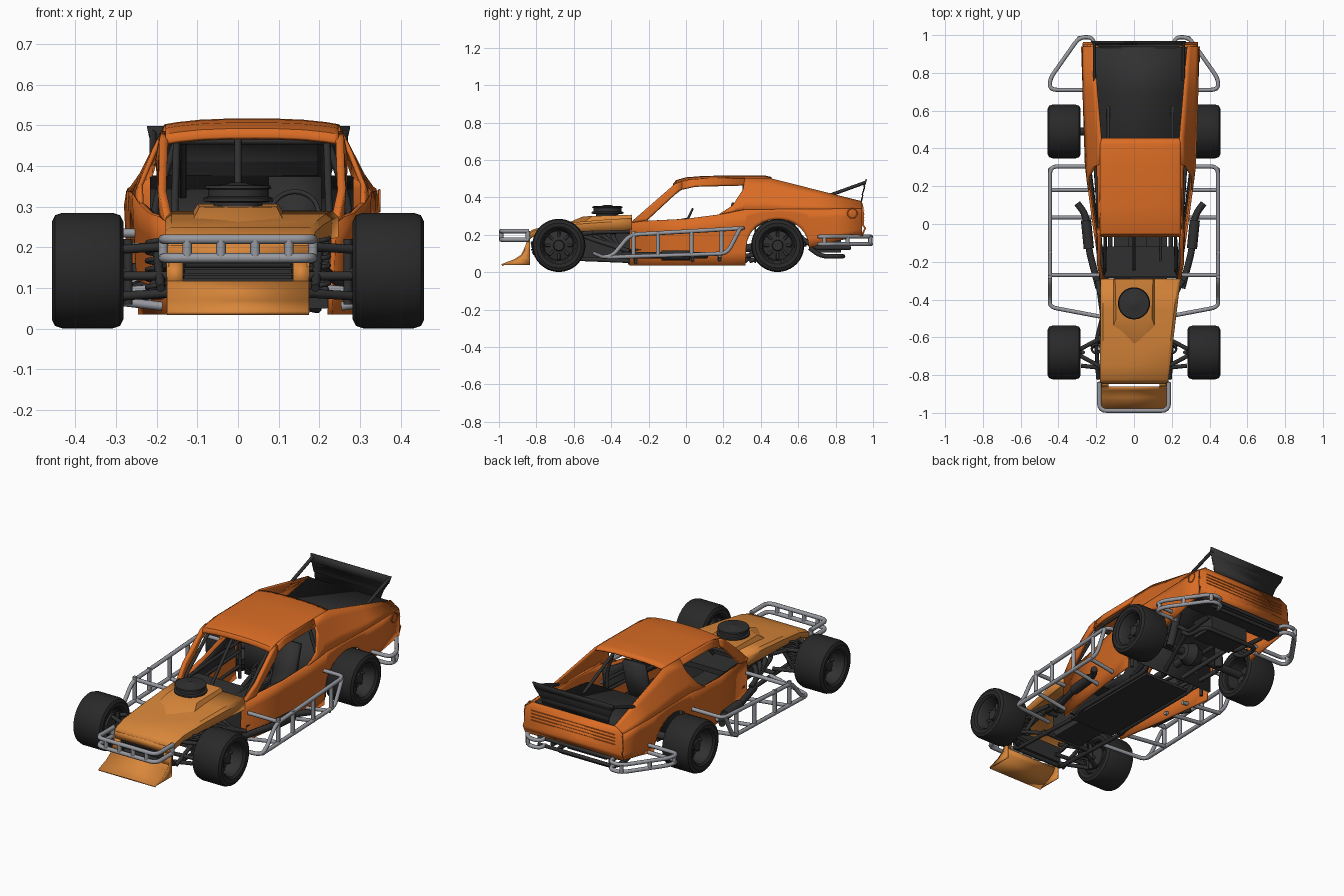
import bpy, bmesh, math
from mathutils import Vector, Matrix

cube = bpy.data.objects.get("Cube")
if cube:
    bpy.data.objects.remove(cube, do_unlink=True)

SHIFT = 0.034          # the cabin sits slightly to the left of the chassis
SIDES = (("right", -1), ("left", 1))


def material(name, *rgb):
    mat = bpy.data.materials.new(name)
    mat.use_nodes = True
    mat.diffuse_color = (*rgb, 1)
    mat.node_tree.nodes["Principled BSDF"].inputs["Base Color"].default_value = (*rgb, 1)
    return mat


orange = material("body orange", 0.7, 0.15, 0.018)
amber = material("nose amber", 0.69, 0.24, 0.042)
black = material("frame black", 0.03, 0.03, 0.03)
rubber = material("tire rubber", 0.022, 0.022, 0.022)
steel = material("bumper steel", 0.31, 0.32, 0.35)


def finish(name, mesh, mat, thick=0, angle=35):
    mesh.materials.clear()
    mesh.materials.append(mat)
    mesh.shade_smooth()
    mesh.set_sharp_from_angle(angle=math.radians(angle))
    obj = bpy.data.objects.new(name, mesh)
    bpy.context.collection.objects.link(obj)
    if thick:
        mod = obj.modifiers.new("Thickness", "SOLIDIFY")
        mod.thickness, mod.offset = thick, 0
    return obj


def from_bmesh(name, bm, mat, thick=0):
    bmesh.ops.recalc_face_normals(bm, faces=bm.faces)
    mesh = bpy.data.meshes.new(name)
    bm.to_mesh(mesh)
    bm.free()
    return finish(name, mesh, mat, thick)


def sheet(name, rows, mat, thick=0.01, cap=False):
    """Skin a grid of points."""
    bm = bmesh.new()
    grid = [[bm.verts.new(p) for p in row] for row in rows]
    for a, b in zip(grid, grid[1:]):
        for i in range(len(a) - 1):
            bm.faces.new((a[i], a[i + 1], b[i + 1], b[i]))
    if cap:
        bm.faces.new(grid[-1])
    return from_bmesh(name, bm, mat, thick)


def across(name, profile, half, mat, centre=SHIFT, thick=0.01):
    """Sheet from a side profile (y, z), stretched across the car."""
    rows = [[(centre - half, y, z), (centre + half, y, z)] for y, z in profile]
    return sheet(name, rows, mat, thick)


def box(name, centre, size, mat):
    bm = bmesh.new()
    bmesh.ops.create_cube(bm, size=1, matrix=Matrix.LocRotScale(Vector(centre), None, Vector(size)))
    return from_bmesh(name, bm, mat)


def lathe(name, profile, centre, axis, mat, steps=40):
    """Spin (along, radius) points around the x or z axis."""
    bm = bmesh.new()
    pts = [bm.verts.new((r, 0, a)) for a, r in profile]
    edges = [bm.edges.new(pair) for pair in zip(pts, pts[1:])]
    bmesh.ops.spin(bm, geom=pts + edges, axis=(0, 0, 1), cent=(0, 0, 0),
                   angle=math.tau, steps=steps)
    bmesh.ops.remove_doubles(bm, verts=bm.verts, dist=0.0005)
    turn = Matrix.Rotation(math.pi / 2, 4, "Y") if axis == "x" else Matrix()
    bm.transform(Matrix.Translation(centre) @ turn)
    return from_bmesh(name, bm, mat)


def rounded(path, radius):
    pts = [Vector(p) for p in path]
    out = [pts[0]]
    for a, b, c in zip(pts, pts[1:], pts[2:]):
        start = b + (a - b).normalized() * min(radius, (a - b).length * 0.45)
        end = b + (c - b).normalized() * min(radius, (c - b).length * 0.45)
        for i in range(5):
            t = i / 4
            out.append(start.lerp(b, t).lerp(b.lerp(end, t), t))
    return out + [pts[-1]]


def tubes(name, paths, radius, mat, bend=0.04):
    curve = bpy.data.curves.new(name, "CURVE")
    curve.dimensions = "3D"
    curve.bevel_depth, curve.bevel_resolution, curve.use_fill_caps = radius, 2, True
    for path in paths:
        pts = rounded(path, bend)
        spline = curve.splines.new("POLY")
        spline.points.add(len(pts) - 1)
        for point, co in zip(spline.points, pts):
            point.co = (*co, 1)
    temp = bpy.data.objects.new(name + " path", curve)
    mesh = bpy.data.meshes.new_from_object(temp)
    bpy.data.objects.remove(temp)
    return finish(name, mesh, mat, angle=60)


def interp(table, v):
    for (a, p), (b, q) in zip(table, table[1:]):
        if v <= b:
            return p + (q - p) * max(0, (v - a) / (b - a))
    return table[-1][1]


# Body width at any height: tucked in below the belt, leaning in above it
def half_width(y, z):
    belt = interp([(-0.3, 0.207), (-0.1, 0.238), (0.3, 0.288), (0.93, 0.31)], y)
    top = interp([(0.45, 0.21), (0.94, 0.25)], y)
    top_z = interp([(0.45, 0.5), (0.94, 0.375)], y)
    if z < 0.335:
        return belt - 0.015 * (0.335 - z) / 0.3
    return belt + (top - belt) * min(1, (z - 0.335) / (top_z - 0.335))


def side_panel(part, columns, mat=orange, thick=0.012, inset=0):
    """Panels on both sides from columns (y, low z, high z)."""
    for side, s in SIDES:
        rows = []
        for y, low, high in columns:
            heights = [low + (high - low) * i / 4 for i in range(5)]
            rows.append([(SHIFT + s * (half_width(y, z) - inset), y, z) for z in heights])
        sheet(f"{side}_{part}", rows, mat, thick)


# Cabin sides
arch = [(0.49 - 0.168 * math.cos(math.pi * i / 12), 0.13 + 0.155 * math.sin(math.pi * i / 12))
        for i in range(13)]
belt_line = [(-0.3, 0.27), (0, 0.285), (0.19, 0.31), (0.31, 0.335), (0.94, 0.34)]
low_edge = [(-0.3, 0.035), (0, 0.035), (0.19, 0.035), (0.318, 0.035)] + arch + [(0.8, 0.165), (0.94, 0.195)]
side_panel("door_and_quarter", [(y, z, interp(belt_line, y)) for y, z in low_edge])
side_panel("windscreen_pillar", [(-0.29, 0.265, 0.27), (-0.21, 0.275, 0.34),
                                 (-0.06, 0.415, 0.47), (-0.02, 0.445, 0.485)], thick=0.02)
side_panel("roof_rail", [(-0.03, 0.44, 0.482), (0.05, 0.458, 0.497), (0.315, 0.465, 0.5)])
side_panel("sail", [(0.18, 0.308, 0.309), (0.25, 0.322, 0.355), (0.305, 0.333, 0.44), (0.315, 0.335, 0.5),
                    (0.45, 0.335, 0.5), (0.7, 0.335, 0.436), (0.94, 0.34, 0.375)])
side_panel("door_lining", [(-0.27, 0.18, 0.262), (0, 0.18, 0.275), (0.3, 0.18, 0.31)], black, 0.008, 0.016)

# Roof with a gentle crown
roof = []
for y, z in [(-0.065, 0.455), (-0.05, 0.474), (0, 0.488), (0.1, 0.496), (0.3, 0.498), (0.42, 0.498), (0.455, 0.49)]:
    roof.append([(SHIFT + u * 0.212, y, z + 0.014 * (1 - abs(u) ** 3))
                 for u in (-1, -0.95, -0.85, -0.6, -0.3, 0, 0.3, 0.6, 0.85, 0.95, 1)])
sheet("roof", roof, orange, 0.01)

# Tail panel following the body section, ribs, filler ring
tail = []
for y, z in [(0.938, 0.37), (0.945, 0.342), (0.947, 0.25), (0.958, 0.235), (0.94, 0.195)]:
    tail.append([(SHIFT + s * half_width(0.94, z), y, z) for s in (-1, 1)])
sheet("tail_panel", tail, orange)
for i in range(4):
    box(f"tail_rib_{i}", (SHIFT, 0.952, 0.275 + i * 0.018), (0.52, 0.003, 0.003), orange)
ring = [(SHIFT + half_width(0.89, 0.315) + 0.006, 0.89 + 0.026 * math.cos(a), 0.315 + 0.026 * math.sin(a))
        for a in [math.tau * i / 24 for i in range(25)]]
tubes("filler_ring", [ring], 0.003, orange, 0.002)

# Hood with side flanges
hood = []
for y, z, drop in [(-0.845, 0.2, 0.03), (-0.82, 0.222, 0.035), (-0.75, 0.244, 0.035),
                   (-0.6, 0.262, 0.045), (-0.45, 0.275, 0.055), (-0.29, 0.285, 0.06)]:
    t = (y + 0.85) / 0.55
    mid, half = SHIFT * t, 0.175 + 0.032 * t
    hood.append([(mid + u * half, y, z - d * drop) for u, d in
                 ((-1, 1), (-1, 0.2), (-0.94, 0), (0.94, 0), (1, 0.2), (1, 1))])
sheet("hood", hood, amber)

# Raised scoop and air cleaner
base = [(-0.13, -0.29), (-0.12, -0.57), (0, -0.665), (0.12, -0.57), (0.13, -0.29)]
crown = [(-0.1, -0.29, 0.307), (-0.095, -0.5, 0.3), (0, -0.55, 0.298), (0.095, -0.5, 0.3), (0.1, -0.29, 0.307)]
sheet("hood_scoop", [[(x, y, 0.25) for x, y in base], crown], amber, 0, True)
lathe("air_cleaner", [(0.29, 0), (0.29, 0.06), (0.31, 0.06), (0.313, 0.085), (0.322, 0.085), (0.325, 0.074),
                      (0.342, 0.074), (0.345, 0.082), (0.352, 0.08), (0.355, 0.03), (0.36, 0.015), (0.36, 0)],
      (0, -0.42, 0), "z", black)

# Nose with open slot and scooped valance
scoop = [(-0.864, 0.115), (-0.878, 0.09), (-0.915, 0.065), (-0.985, 0.038)]
across("valance", scoop, 0.175, amber, 0)
across("nose_band", [(-0.843, 0.205), (-0.843, 0.165)], 0.175, amber, 0)
for side, s in SIDES:
    across(f"{side}_grille_edge", [(-0.845, 0.165), (-0.864, 0.115)], 0.02, amber, s * 0.155)
    wing = [(-0.845, 0.195)] + scoop
    sheet(f"{side}_nose_side", [[(s * 0.173, y, z) for y, z in wing],
                                [(s * 0.173, -0.835, min(z, 0.19)) for y, z in wing]], amber, 0.006)
for i in range(4):
    box(f"grille_slat_{i}", (0, -0.82, 0.12 + i * 0.014), (0.28, 0.02, 0.006), black)
box("radiator", (0, -0.79, 0.14), (0.28, 0.03, 0.09), black)

# Rear deck, tapered spoiler and stays
across("rear_deck", [(0.37, 0.05), (0.37, 0.24), (0.47, 0.3), (0.7, 0.33), (0.935, 0.372)], 0.25, black)
blade = [(0.935, 0.37, 0.2), (0.945, 0.41, 0.212), (0.942, 0.414, 0.214), (0.955, 0.455, 0.236),
         (0.952, 0.46, 0.242), (0.965, 0.497, 0.25)]
sheet("spoiler", [[(0.026 - half, y, z), (0.026 + half, y, z)] for y, z, half in blade], black, 0.008)
tubes("spoiler_stays", [[(0.026 + u, 0.76, 0.408), (0.026 + u, 0.96, 0.48)] for u in (-0.235, 0.235)], 0.009, black)

# Cockpit
box("floor", (SHIFT, 0, 0.048), (0.28, 0.62, 0.016), black)
box("firewall", (SHIFT, -0.28, 0.16), (0.38, 0.012, 0.22), black)
box("dashboard", (SHIFT, -0.2, 0.24), (0.4, 0.16, 0.03), black)
across("seat", [(-0.02, 0.12), (0.02, 0.09), (0.17, 0.09), (0.22, 0.22), (0.26, 0.37)], 0.065, black, 0.14, 0.03)
wheel_ring = [(0.14 + 0.058 * math.cos(a), 0.01 + 0.025 * math.sin(a), 0.285 + 0.052 * math.sin(a))
              for a in [math.tau * i / 24 for i in range(25)]]
tubes("steering_wheel", [wheel_ring, [(0.085, 0.01, 0.285), (0.195, 0.01, 0.285)],
                         [(0.14, 0.01, 0.285), (0.14, -0.2, 0.25)]], 0.006, black, 0.004)
cage = [[(SHIFT - 0.24, 0.31, 0.05), (SHIFT - 0.24, 0.31, 0.3), (SHIFT - 0.18, 0.31, 0.48),
         (SHIFT + 0.18, 0.31, 0.48), (SHIFT + 0.24, 0.31, 0.3), (SHIFT + 0.24, 0.31, 0.05)],
        [(0, -0.24, 0.27), (0, -0.05, 0.465)],
        [(SHIFT - 0.18, -0.04, 0.462), (SHIFT + 0.18, -0.04, 0.462)]]
for side, s in SIDES:
    cage += [[(SHIFT + s * 0.19, -0.27, 0.06), (SHIFT + s * 0.19, -0.25, 0.28),
              (SHIFT + s * 0.185, -0.04, 0.46), (SHIFT + s * 0.18, 0.31, 0.48)],
             [(SHIFT + s * 0.17, 0.31, 0.46), (SHIFT + s * 0.17, 0.66, 0.3)]]
    cage += [[(SHIFT + s * 0.2, -0.27, z), (SHIFT + s * 0.24, 0.31, z)] for z in (0.12, 0.2, 0.26)]
tubes("roll_cage", cage, 0.009, black)

# Chassis rails, engine, axle and tail structure
rails = [[(x, y, z) for x in (-0.16, 0.16)] for y, z in ((-0.8, 0.09), (-0.56, 0.08), (-0.81, 0.16))]
rails += [[(SHIFT - 0.14, y, z), (SHIFT + 0.14, y, z)] for y, z in ((0.4, 0.2), (0.64, 0.17), (0.58, 0.22))]
rails.append([(SHIFT - 0.18, 0.66, 0.13), (SHIFT - 0.18, 0.72, 0.085), (SHIFT - 0.18, 0.84, 0.085),
              (SHIFT + 0.18, 0.84, 0.085), (SHIFT + 0.18, 0.72, 0.085), (SHIFT + 0.18, 0.66, 0.13)])
for side, s in SIDES:
    rails += [[(s * 0.14, -0.82, 0.16), (s * 0.15, -0.8, 0.08), (s * 0.15, -0.3, 0.06), (SHIFT + s * 0.16, -0.2, 0.05),
               (SHIFT + s * 0.16, 0.32, 0.05), (SHIFT + s * 0.14, 0.42, 0.22), (SHIFT + s * 0.14, 0.58, 0.22),
               (SHIFT + s * 0.16, 0.68, 0.13), (SHIFT + s * 0.18, 0.88, 0.13)],
              [(s * 0.14, -0.81, 0.16), (s * 0.14, -0.6, 0.21), (s * 0.17, -0.29, 0.22)],
              [(SHIFT + s * 0.13, 0.12, 0.06), (SHIFT + s * 0.2, 0.49, 0.11)],
              [(SHIFT + s * 0.05, 0.34, 0.06), (SHIFT + s * 0.14, 0.64, 0.15)]]
tubes("chassis_rails", rails, 0.012, black)
box("engine", (0, -0.43, 0.16), (0.17, 0.28, 0.17), black)
box("gearbox", (0.02, -0.19, 0.1), (0.1, 0.25, 0.09), black)
tubes("drive_line", [[(-0.32, 0.49, 0.14), (0.32, 0.49, 0.14)], [(0.02, -0.1, 0.1), (0.02, 0.49, 0.14)]], 0.022, black)
lathe("differential", [(-0.06, 0), (-0.05, 0.045), (0, 0.065), (0.05, 0.045), (0.06, 0)], (0.02, 0.49, 0.14), "x", black, 20)
box("fuel_cell", (SHIFT, 0.755, 0.155), (0.24, 0.15, 0.1), black)
box("tail_shelf", (SHIFT, 0.87, 0.195), (0.58, 0.12, 0.025), black)

# Exhaust and suspension on each side
for side, s in SIDES:
    headers = [[(s * 0.08, y, 0.2), (s * 0.16, y, 0.19), (SHIFT * 0.6 + s * 0.205, -0.36, 0.13),
                (SHIFT + s * 0.225, -0.3, 0.11)] for y in (-0.54, -0.49, -0.44, -0.39)]
    tubes(f"{side}_headers", headers, 0.013, black)
    tubes(f"{side}_exhaust", [[(SHIFT + s * h, y, 0.09) for h, y in
                               ((0.22, -0.34), (0.27, -0.15), (0.29, 0.05), (0.335, 0.11))]], 0.018, black)
    tubes(f"{side}_muffler", [[(SHIFT + s * h, y, 0.09) for h, y in ((0.273, -0.13), (0.288, 0.02))]], 0.027, black)
    arms = [[(s * 0.13, -0.68 + d, z), (s * 0.29, -0.68 + d * 0.15, z - 0.01)]
            for d in (-0.1, 0.1) for z in (0.09, 0.205)]
    arms += [[(s * 0.27, -0.68, 0.06), (s * 0.27, -0.68, 0.22)], [(s * 0.27, -0.68, 0.14), (s * 0.34, -0.68, 0.14)],
             [(s * 0.1, -0.77, 0.13), (s * 0.28, -0.75, 0.13)], [(s * 0.15, -0.6, 0.24), (s * 0.22, -0.65, 0.08)],
             [(s * 0.17, -0.5, 0.21), (s * 0.2, -0.62, 0.2), (s * 0.19, -0.82, 0.1)]]
    tubes(f"{side}_front_suspension", arms, 0.011, black)
    lathe(f"{side}_brake_disc", [(-0.006, 0), (-0.006, 0.065), (0.006, 0.065), (0.006, 0)],
          (s * 0.3, -0.68, 0.142), "x", black, 24)
    coil = [(s * 0.2 + 0.024 * math.cos(a), -0.66 + 0.024 * math.sin(a), 0.09 + a * 0.0035)
            for a in [i * math.pi / 6 for i in range(73)]]
    tubes(f"{side}_front_spring", [coil], 0.006, black, 0.003)
    tubes(f"{side}_rear_damper", [[(SHIFT + s * 0.17, 0.54, 0.1), (SHIFT + s * 0.14, 0.57, 0.3)]], 0.022, black)

# Wheels: tire, deep dish with hub and short ribs
half_tread = [(0.055, 0.088), (0.075, 0.09), (0.085, 0.1), (0.088, 0.12), (0.08, 0.136), (0.062, 0.142)]
tread = [(-a, r) for a, r in half_tread] + half_tread[::-1]
dish = [(-0.06, 0.09), (-0.06, 0.083), (0.005, 0.078), (0.012, 0.05), (0.02, 0.03), (0.045, 0.027), (0.045, 0)]
for end, y in (("front", -0.68), ("rear", 0.49)):
    for side, s in SIDES:
        hub = Vector((s * 0.37, y, 0.143))
        lathe(f"{end}_{side}_tire", tread, hub, "x", rubber, 48)
        lathe(f"{end}_{side}_rim", [(a * s, r) for a, r in dish], hub, "x", black)
        lathe(f"{end}_{side}_rim_lip", [(s * a, r) for a, r in ((0.005, 0.078), (0.06, 0.082), (0.07, 0.089), (0.05, 0.09))],
              hub, "x", black)
        ribs = []
        for i in range(8):
            d = Vector((s * 0.2, math.cos(i * math.pi / 4), math.sin(i * math.pi / 4)))
            ribs.append([hub + d * 0.045, hub + d * 0.074])
        tubes(f"{end}_{side}_rim_ribs", ribs, 0.008, black)

# Front bumper
bars = [[(-0.184, -0.84, z), (-0.184, -0.988, z), (0.184, -0.988, z), (0.184, -0.84, z)] for z in (0.174, 0.22)]
bars += [[(x, -0.988, 0.174), (x, -0.988, 0.22)] for x in (-0.125, -0.042, 0.042, 0.125)]
bars += [[(x, -0.845, 0.174), (x, -0.845, 0.22)] for x in (-0.184, 0.184)]
tubes("front_bumper", bars, 0.012, steel)

# Side rails and rear corner rails
for side, s in SIDES:
    out, body = s * 0.445, SHIFT + s * 0.27
    rail = [[(body, 0.305, 0.235), (out, 0.305, 0.235), (out, -0.3, 0.2), (out, -0.39, 0.09),
             (out, -0.44, 0.08), (s * 0.18, -0.49, 0.1)],
            [(out, 0.29, 0.235), (out, 0.22, 0.1), (out, -0.42, 0.08)]]
    rail += [[(out, y, 0.095), (out, y, 0.22)] for y in (0.19, 0.03, -0.15, -0.28)]
    rail += [[(out, y, z), (SHIFT + s * 0.22, y, z - drop)] for y, z, drop in
             ((-0.27, 0.2, 0), (0.18, 0.09, 0.03), (0.035, 0.09, 0.03), (-0.27, 0.085, 0.03))]
    tubes(f"{side}_side_rail", rail, 0.011, steel)
    corner = [[(body, 0.71, z), (out, 0.71, z), (out, 0.77, z), (s * 0.29, 0.989, z), (s * 0.22, 0.989, z),
               (s * 0.21, 0.94, z)] for z in (0.15, 0.19)]
    corner += [[(s * x, y, 0.15), (s * x, y, 0.19)] for x, y in ((0.445, 0.74), (0.38, 0.864), (0.29, 0.985))]
    tubes(f"{side}_rear_rail", corner, 0.011, steel)
tubes("rear_bumper", [[(-0.22, 0.95, z), (0.25, 0.95, z)] for z in (0.15, 0.19)], 0.01, black)
